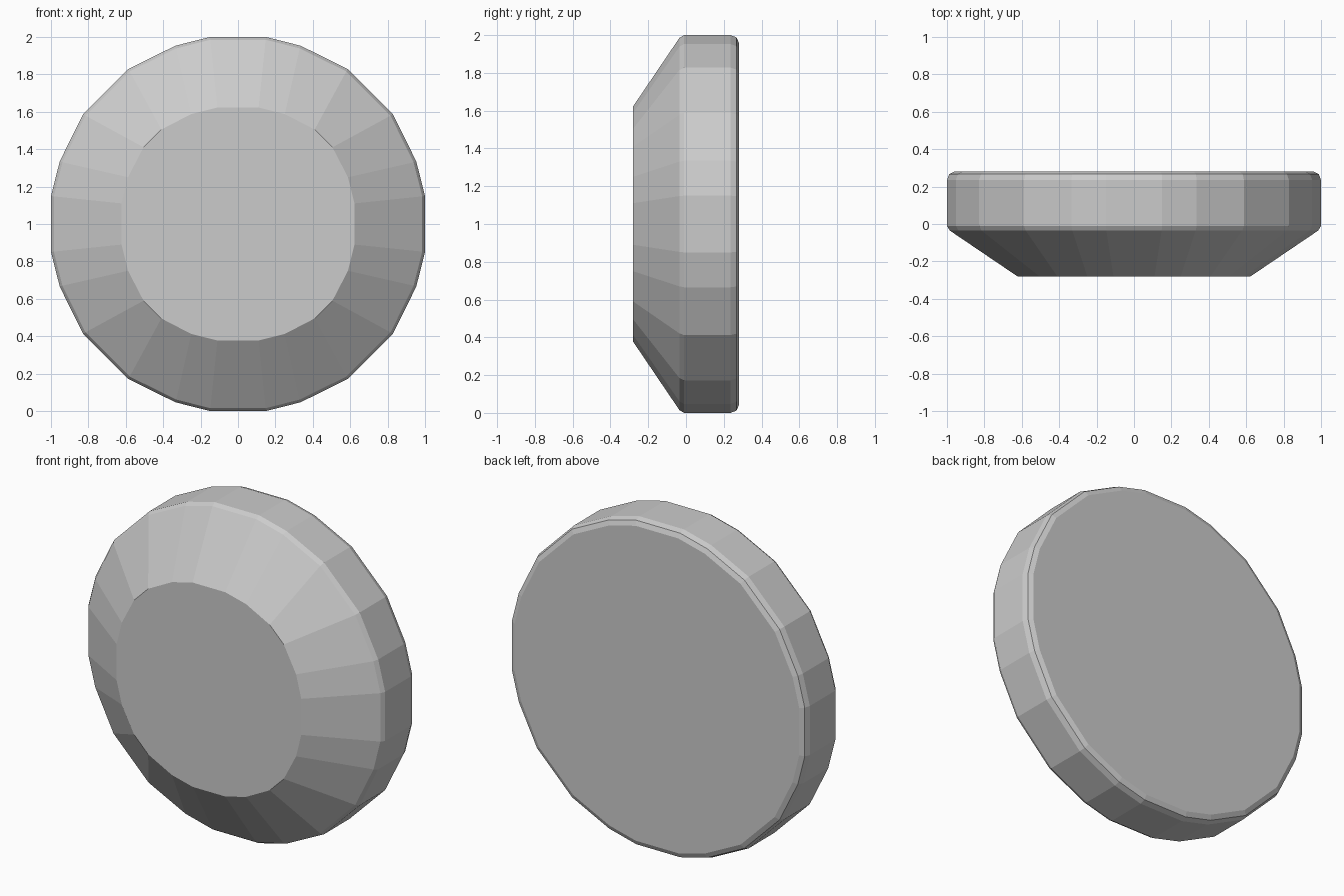
import bpy, bmesh

if "Cube" in bpy.data.objects:
    bpy.data.objects.remove(bpy.data.objects["Cube"])

# One quadrant of each outline (x, z about the centre), clockwise from the top
OUTER = [(0.15, 1.0), (0.335, 0.953), (0.588, 0.828),
         (0.828, 0.588), (0.953, 0.335), (1.0, 0.15)]
INNER = [(0.11, 0.623), (0.25, 0.588), (0.41, 0.505),
         (0.505, 0.41), (0.588, 0.25), (0.623, 0.11)]


def full_outline(quadrant):
    """Rotate the quadrant four times into a closed loop."""
    pts, q = [], list(quadrant)
    for _ in range(4):
        pts += q
        q = [(z, -x) for x, z in q]
    return pts


# Cross-sections from front to back: outline, scale, y
SECTIONS = [
    (INNER, 1.0, -0.28),     # flat front face
    (OUTER, 0.985, -0.035),  # end of the sloped front
    (OUTER, 1.0, -0.01),     # small front bevel
    (OUTER, 1.0, 0.235),     # straight rim
    (OUTER, 0.988, 0.267),   # rounded back edge
    (OUTER, 0.96, 0.28),     # flat back face
]

bm = bmesh.new()
rings = [[bm.verts.new((x * s, y, 1 + z * s)) for x, z in full_outline(o)]
         for o, s, y in SECTIONS]
n = len(rings[0])
for a, b in zip(rings, rings[1:]):
    for i in range(n):
        j = (i + 1) % n
        bm.faces.new((a[i], a[j], b[j], b[i]))
bm.faces.new(rings[0])
bm.faces.new(rings[-1])
bmesh.ops.recalc_face_normals(bm, faces=bm.faces)

mesh = bpy.data.meshes.new("bevelled_disc")
bm.to_mesh(mesh)
bm.free()
disc = bpy.data.objects.new("bevelled_disc", mesh)
bpy.context.collection.objects.link(disc)
